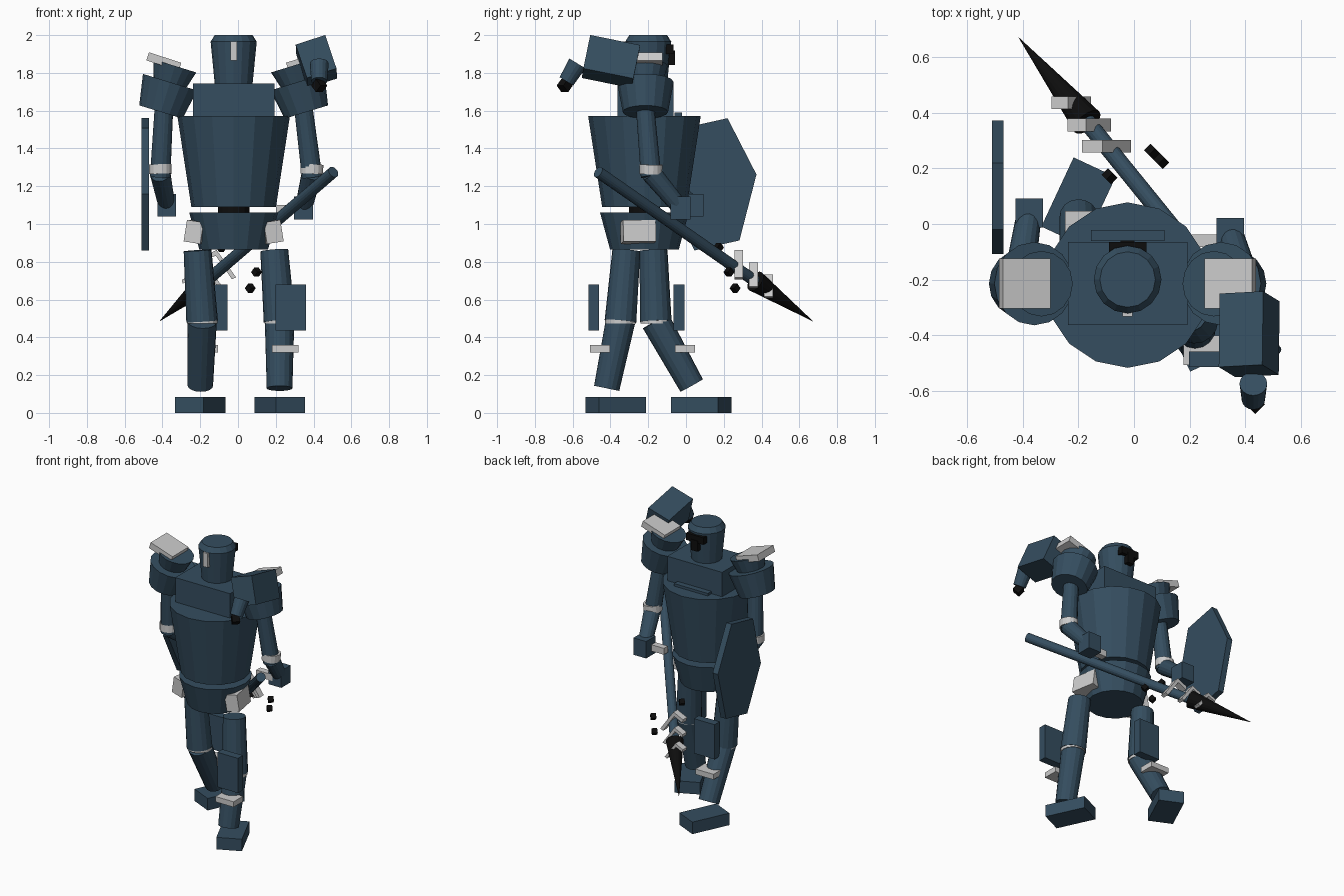
import bpy
import bmesh
from math import radians
from mathutils import Vector, Matrix, Euler

if "Cube" in bpy.data.objects:
    bpy.data.objects.remove(bpy.data.objects["Cube"])

CX = -0.023          # symmetry plane of the figure


def material(name, color):
    m = bpy.data.materials.new(name)
    m.diffuse_color = color
    m.use_nodes = True
    m.node_tree.nodes["Principled BSDF"].inputs["Base Color"].default_value = m.diffuse_color
    return m


BLUE = material("steel_blue", (0.035, 0.075, 0.115, 1))
BLACK = material("black", (0.004, 0.004, 0.004, 1))
PALE = None


def finish(name, bm, mat):
    bmesh.ops.recalc_face_normals(bm, faces=bm.faces)
    me = bpy.data.meshes.new(name)
    bm.to_mesh(me)
    bm.free()
    if mat:
        me.materials.append(mat)
    ob = bpy.data.objects.new(name, me)
    bpy.context.collection.objects.link(ob)
    return ob


def box(name, loc, size, rot=(0, 0, 0), mat=BLUE):
    bm = bmesh.new()
    m = (Matrix.Translation(loc) @ Euler([radians(a) for a in rot]).to_matrix().to_4x4()
         @ Matrix.Diagonal((*size, 1)))
    bmesh.ops.create_cube(bm, size=1, matrix=m)
    return finish(name, bm, mat)


def tube(name, a, b, r1, r2=None, mat=BLUE, sides=16):
    a, b = Vector(a), Vector(b)
    d = b - a
    bm = bmesh.new()
    m = Matrix.Translation((a + b) / 2) @ d.to_track_quat('Z', 'Y').to_matrix().to_4x4()
    bmesh.ops.create_cone(bm, cap_ends=True, segments=sides, radius1=r1,
                          radius2=r1 if r2 is None else r2, depth=d.length, matrix=m)
    return finish(name, bm, mat)


def prism(name, outline, axis, lo, hi, mat=BLUE):
    # outline in the two other axes, extruded along x (axis 0) or y (axis 1)
    bm = bmesh.new()
    place = (lambda p, t: (t, p[0], p[1])) if axis == 0 else (lambda p, t: (p[0], t, p[1]))
    f = bm.faces.new([bm.verts.new(place(p, lo)) for p in outline])
    new = bmesh.ops.extrude_face_region(bm, geom=[f])["geom"]
    step = Vector((0, 0, 0))
    step[axis] = hi - lo
    bmesh.ops.translate(bm, vec=step, verts=[v for v in new if isinstance(v, bmesh.types.BMVert)])
    return finish(name, bm, mat)


# head with visor strip at the front and dark mask at the back
tube("head", (CX, -.2, 1.74), (CX, -.2, 1.965), .10, .122)
tube("head_cap", (CX, -.2, 1.965), (CX, -.2, 2.0), .122, .10)
box("front_strip", (CX, -.318, 1.915), (.036, .03, .1), mat=PALE)
box("mask_bar", (CX, -.085, 1.925), (.135, .04, .05), mat=BLACK)
box("mask_stem", (CX, -.082, 1.88), (.05, .045, .075), mat=BLACK)

# torso
box("collar", (CX, -.214, 1.655), (.43, .298, .18))
tube("torso", (CX, -.22, 1.09), (CX, -.22, 1.572), .224, .298)
box("back_plate", (CX, -.042, 1.51), (.265, .04, .16))
tube("waist", (CX, -.22, 1.05), (CX, -.22, 1.1), .083, mat=BLACK)
tube("pelvis", (CX, -.22, .865), (CX, -.22, 1.06), .182, .235)

# shoulders and hip pads, mirrored
for side, s in (("left", -1), ("right", 1)):
    tilt = radians(17)
    axis = Vector((-s * .292, 0, .956))
    base = Vector((CX + s * .385, -.215, 1.593))
    tube(side + "_pauldron_lower", base, base + axis * .165, .12, .15)
    tube(side + "_pauldron_upper", base + axis * .165, base + axis * .255, .092, .118)
    box(side + "_pauldron_plate", (CX + s * .37, -.215, 1.86), (.18, .18, .045),
        (0, -s * 18, 0), PALE)
    box(side + "_hip_pad", (CX + s * .197, -.253, .958), (.09, .175, .115),
        (0, -s * 9, s * 10), PALE)

# arms: shoulder, elbow, hand positions
arms = {"left": ((-.393, -.215, 1.6), (-.412, -.185, 1.25), (-.377, .04, 1.10)),
        "right": ((.348, -.215, 1.6), (.392, -.185, 1.25), (.347, -.03, 1.085))}
for side, (a, e, h) in arms.items():
    a, e, h = Vector(a), Vector(e), Vector(h)
    d = (e - a).normalized()
    tube(side + "_upper_arm", a, e, .05, .055)
    tube(side + "_elbow_cuff", e - d * .015, e + Vector((0, 0, .065)), .061, mat=PALE)
    tube(side + "_forearm", e + Vector((0, 0, .02)), h, .055, .045)
    box(side + "_hand", h, (.1, .105, .12))

# legs: hip, knee, ankle, foot, strap centre, shin plate centre
legs = {"left": ((-.214, -.172, .86), (-.19, -.16, .485), (-.2, .03, .145),
                 (-.2, .08), (-.178, -.005), (-.137, -.037)),
        "right": ((.192, -.316, .86), (.22, -.347, .485), (.22, -.42, .13),
                  (.22, -.372), (.25, -.455), (.28, -.488))}
for side, (h, k, a, f, strap, plate) in legs.items():
    tube(side + "_thigh", h, k, .074, .084)
    tube(side + "_knee_ring", (k[0], k[1], .472), (k[0], k[1], .506), .081, mat=PALE)
    tube(side + "_shin", k, a, .078, .068)
    box(side + "_foot", (*f, .0425), (.167, .275, .085), (0, 0, 25 if side == "right" else -25))
    box(side + "_shin_strap", (*strap, .34), (.142, .105, .038), mat=PALE)
    box(side + "_shin_plate", (*plate, .558), (.162, .056, .246))

# shield on the left side
prism("shield", [(.22, 1.56), (.373, 1.262), (.283, .913), (.045, .86), (-.108, 1.16), (-.02, 1.507)],
      0, -.512, -.47)

# shoulder pod with nozzle
box("shoulder_pod", (.415, -.397, 1.86), (.165, .27, .19), (-12, -18, 3))
tube("pod_nozzle", (.43, -.575, 1.85), (.43, -.633, 1.755), .05, .042)
box("nozzle_tip", (.43, -.642, 1.733), (.05, .05, .05), (45, 0, 45), BLACK)

# lance across the back
start, tip = Vector((.505, -.465, 1.275)), Vector((-.418, .675, .483))
neck = start.lerp(tip, .73)
tube("lance_shaft", start, neck, .031)
tube("lance_tip", neck, tip, .058, 0, BLACK)
box("lance_grip_band", (.265, -.06, 1.077), (.13, .045, .045), mat=PALE)

# bent collars wrapped round the lance near its tip
for i, (y, c) in enumerate(((.28, 1.0), (.357, .88), (.437, .8))):
    p = start.lerp(tip, (y - start.y) / (tip.y - start.y))
    pts = [(-.09, .07), (-.015, .105), (.088, -.04), (.066, -.05), (-.02, .075), (-.085, .045)]
    prism(f"lance_collar_{i}", [(p.x + q[0] * c, p.z + q[1] * c) for q in pts],
          1, y - .023, y + .023, PALE)

# loose dark fragments
for i, p in enumerate(((.098, .227, .745), (.065, .26, .66), (-.088, .172, .876))):
    box(f"fragment_{i}", p, (.034, .034, .034), (45, 0, 45), BLACK)
